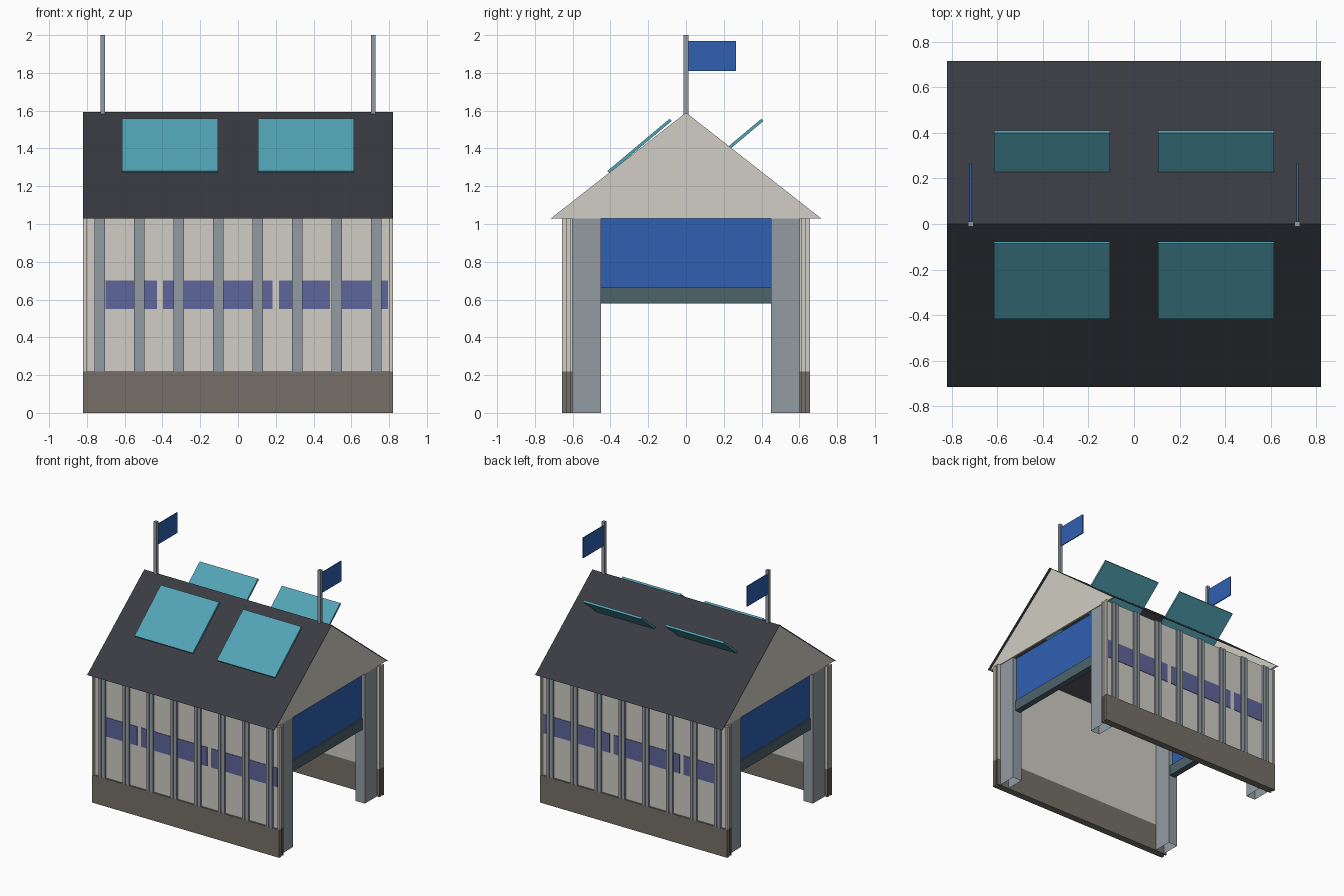
import bpy, bmesh, math
from mathutils import Vector

if "Cube" in bpy.data.objects:
    bpy.data.objects.remove(bpy.data.objects["Cube"])


def mat(name, hexa):
    m = bpy.data.materials.new(name)
    rgb = [int(hexa[i:i + 2], 16) / 255 for i in (0, 2, 4)]
    lin = [c / 12.92 if c <= 0.04045 else ((c + 0.055) / 1.055) ** 2.4 for c in rgb]
    m.diffuse_color = (*lin, 1)
    m.use_nodes = True
    m.node_tree.nodes["Principled BSDF"].inputs["Base Color"].default_value = m.diffuse_color
    return m


CREAM = mat("cream wall", "d0cdc3")
BROWN = mat("brown plinth", "767168")
STEEL = mat("steel grey", "929ca2")
BLUE = mat("blue", "2e60b2")
ROOF = mat("charcoal roof", "3a3b41")
GLASS = mat("teal glass", "52a4b6")
VIOLET = mat("violet panel", "5f669c")
BEAM = mat("slate beam", "4d636a")


def finish(name, bm, material):
    me = bpy.data.meshes.new(name)
    bmesh.ops.recalc_face_normals(bm, faces=bm.faces)
    bm.to_mesh(me)
    bm.free()
    me.materials.append(material)
    ob = bpy.data.objects.new(name, me)
    bpy.context.collection.objects.link(ob)
    return ob


def boxes(name, material, spans, open_bottom=False):
    """One object from boxes given as (x0, x1, y0, y1, z0, z1)."""
    bm = bmesh.new()
    for x0, x1, y0, y1, z0, z1 in spans:
        vs = bmesh.ops.create_cube(bm, size=1)["verts"]
        for v in vs:
            v.co = Vector((x1 if v.co.x > 0 else x0,
                           y1 if v.co.y > 0 else y0,
                           z1 if v.co.z > 0 else z0))
    if open_bottom:
        bmesh.ops.delete(bm, geom=[f for f in bm.faces if f.normal.z < -0.5 or
                         all(v.co.z < 0.001 for v in f.verts)], context="FACES")
    return finish(name, bm, material)


def flip_y(spans):
    return [(a, b, -d, -c, e, f) for a, b, c, d, e, f in spans]


def flip_x(spans):
    return [(-b, -a, c, d, e, f) for a, b, c, d, e, f in spans]


EAVE, RIDGE, PLINTH = 1.03, 1.592, 0.22
HALF_X, HALF_Y = 0.82, 0.715

# Long walls: outer and inner skins around a recessed core, with end trims
wall = [(-HALF_X, HALF_X, -0.643, -0.63, PLINTH, EAVE),
        (-HALF_X, HALF_X, -0.613, -0.60, PLINTH, EAVE),
        (-0.79, 0.79, -0.63, -0.613, PLINTH, EAVE)]
trim = [(0.803, HALF_X, -0.656, -0.643, PLINTH, EAVE)]
wall += trim + flip_x(trim)
plinth = [(-HALF_X, HALF_X, -0.656, -0.63, 0, PLINTH),
          (-HALF_X, HALF_X, -0.613, -0.60, 0, PLINTH),
          (-0.79, 0.79, -0.63, -0.613, 0, PLINTH)]

# Ribs: pairs of slim strips with a shallow groove between
ribs = []
for i in range(8):
    x = (i - 3.5) * 0.209
    ribs += [(x - 0.028, x - 0.005, -0.657, -0.643, PLINTH, EAVE),
             (x + 0.005, x + 0.028, -0.657, -0.643, PLINTH, EAVE),
             (x - 0.005, x + 0.005, -0.651, -0.643, PLINTH, EAVE)]

# Row of violet panels behind the ribs
panels = [(-0.702 + 0.306 * k, -0.43 + 0.306 * k, -0.647, -0.643, 0.55, 0.70)
          for k in range(5)]

for side, f in (("front", list), ("back", flip_y)):
    boxes(side + "_wall", CREAM, f(wall))
    boxes(side + "_plinth", BROWN, f(plinth))
    boxes(side + "_ribs", STEEL, f(ribs))
    boxes(side + "_panels", VIOLET, f(panels))

# Doorways at both ends: hollow posts, blue shutter and lower beam
posts = [(0.715, 0.795, -0.60, -0.45, 0, EAVE)]
posts += flip_y(posts)
shutter = [(0.75, 0.765, -0.45, 0.45, 0.665, EAVE)]
beam = [(0.725, 0.775, -0.45, 0.45, 0.58, 0.665)]
for side, f in (("right", list), ("left", flip_x)):
    boxes(side + "_door_posts", STEEL, f(posts), open_bottom=True)
    boxes(side + "_shutter", BLUE, f(shutter))
    boxes(side + "_door_beam", BEAM, f(beam))

# Thin folded roof sheet
bm = bmesh.new()
rows = [[bm.verts.new((x, y, z)) for x in (-HALF_X, HALF_X)]
        for y, z in ((-HALF_Y, EAVE), (0, RIDGE), (HALF_Y, EAVE))]
for a, b in zip(rows, rows[1:]):
    bm.faces.new((a[0], a[1], b[1], b[0]))
finish("roof", bm, ROOF)

# Triangular gables just inside the roof ends
for side, s in (("right", 1), ("left", -1)):
    bm = bmesh.new()
    tri = bm.faces.new([bm.verts.new((s * 0.80, y, z)) for y, z in
                        ((-HALF_Y, EAVE), (HALF_Y, EAVE), (0, RIDGE - 0.002))])
    ext = bmesh.ops.extrude_face_region(bm, geom=[tri])["geom"]
    bmesh.ops.translate(bm, vec=(-s * 0.015, 0, 0),
                        verts=[g for g in ext if isinstance(g, bmesh.types.BMVert)])
    finish(side + "_gable", bm, CREAM)

# Tilted skylights: flush on the front slope, standing open on the back
for name, y in (("front", -0.246), ("back", 0.240)):
    for side, x in (("left", -0.36), ("right", 0.36)):
        ob = boxes(f"{name}_{side}_skylight", GLASS,
                   [(-0.255, 0.255, -0.215, 0.215, -0.008, 0.008)])
        ob.location = (x, y, 1.413)
        ob.rotation_euler.x = math.radians(40)

# Ridge poles with flags
for side, x in (("left", -0.717), ("right", 0.717)):
    boxes(side + "_flagpole", STEEL, [(x - 0.012, x + 0.012, -0.012, 0.012, 1.575, 2.0)])
    boxes(side + "_flag", BLUE, [(x - 0.004, x + 0.004, 0.012, 0.265, 1.81, 1.97)])
